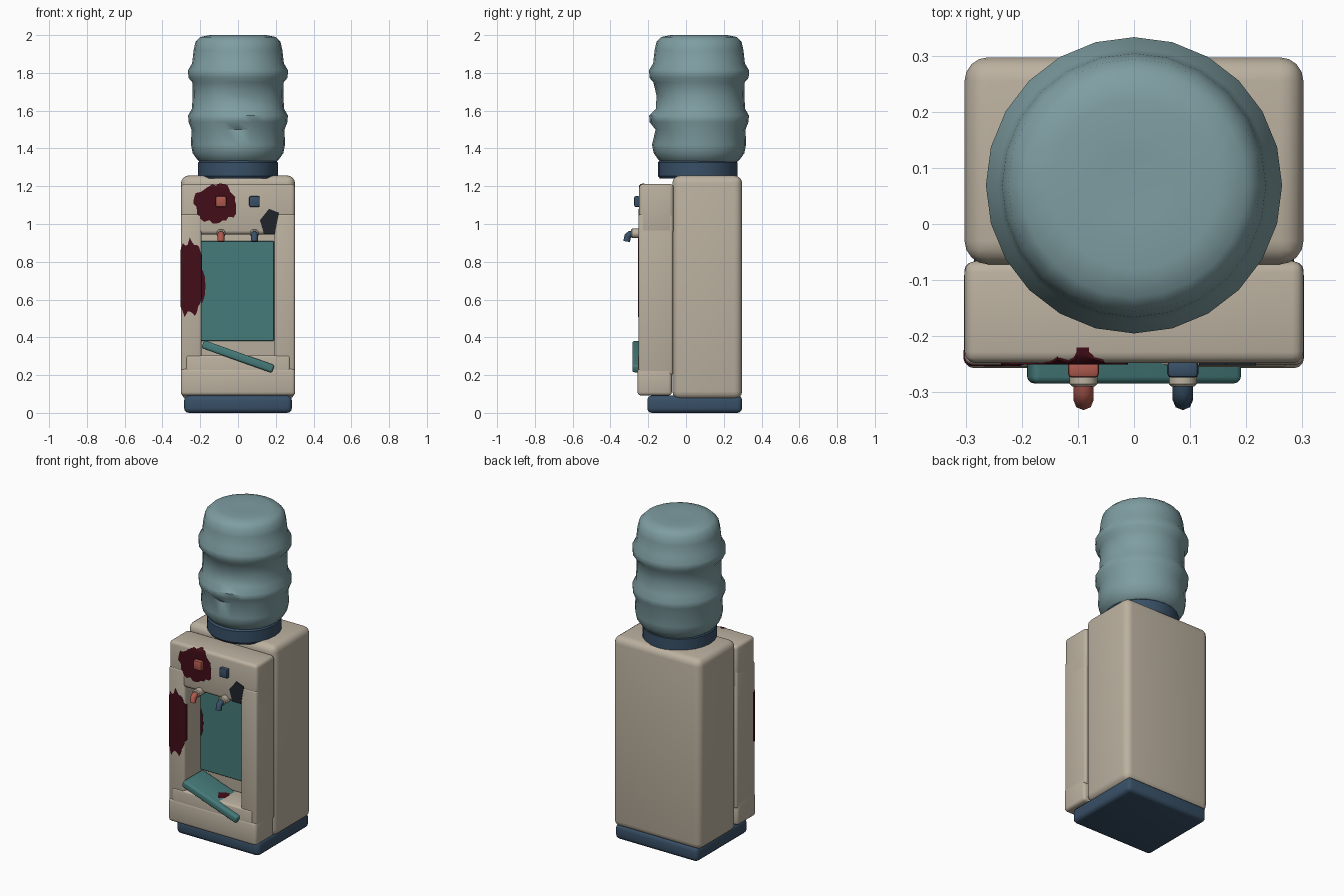
import bpy, bmesh, math, random
from mathutils import Vector, Matrix

if "Cube" in bpy.data.objects:
    bpy.data.objects.remove(bpy.data.objects["Cube"])

random.seed(4)


def mat(name, c):
    m = bpy.data.materials.new(name)
    m.diffuse_color = (*c, 1)
    m.use_nodes = True
    m.node_tree.nodes["Principled BSDF"].inputs["Base Color"].default_value = m.diffuse_color
    return m


BEIGE = mat("beige_plastic", (0.50, 0.44, 0.35))
NAVY = mat("navy_plastic", (0.04, 0.08, 0.135))
TEAL = mat("teal_plastic", (0.06, 0.20, 0.195))
BOTTLE = mat("bottle_plastic", (0.21, 0.34, 0.36))
STAIN = mat("dark_stain", (0.055, 0.004, 0.009))
RED = mat("red_plastic", (0.42, 0.10, 0.075))
BLACK = mat("black_hole", (0.014, 0.018, 0.023))


def finish(bm, name, m, smooth=35):
    bmesh.ops.recalc_face_normals(bm, faces=bm.faces[:])
    me = bpy.data.meshes.new(name)
    bm.to_mesh(me)
    bm.free()
    ob = bpy.data.objects.new(name, me)
    bpy.context.collection.objects.link(ob)
    me.materials.append(m)
    if smooth:
        bpy.ops.object.select_all(action='DESELECT')
        ob.select_set(True)
        bpy.context.view_layer.objects.active = ob
        bpy.ops.object.shade_smooth_by_angle(angle=math.radians(smooth))
    return ob


def box(name, lo, hi, m, bevel=0.015, seg=3):
    lo, hi = Vector(lo), Vector(hi)
    bm = bmesh.new()
    bmesh.ops.create_cube(bm, size=1)
    for v in bm.verts:
        v.co = Vector((v.co[i] * (hi[i] - lo[i]) + (hi[i] + lo[i]) / 2) for i in range(3))
    if bevel:
        bmesh.ops.bevel(bm, geom=bm.edges[:], offset=bevel, segments=seg,
                        profile=0.5, affect='EDGES')
    return finish(bm, name, m)


def lathe(name, prof, m, centre, sides=24, smooth=35, rot=None, dent=None):
    bm = bmesh.new()
    rings = []
    for r, z in prof:
        rings.append([bm.verts.new((r * math.sin(2 * math.pi * i / sides),
                                    r * math.cos(2 * math.pi * i / sides), z))
                      for i in range(sides)])
    for a, b in zip(rings, rings[1:]):
        for i in range(sides):
            j = (i + 1) % sides
            bm.faces.new((a[i], a[j], b[j], b[i]))
    bm.faces.new(rings[0])
    bm.faces.new(rings[-1])
    if dent:
        dent(bm)
    if rot:
        bm.transform(rot)
    bm.transform(Matrix.Translation(centre))
    return finish(bm, name, m, smooth)


def prism(name, pts, y0, y1, m):
    # x-z outline extruded along y
    bm = bmesh.new()
    a = [bm.verts.new((x, y0, z)) for x, z in pts]
    b = [bm.verts.new((x, y1, z)) for x, z in pts]
    bm.faces.new(a)
    bm.faces.new(b[::-1])
    for i in range(len(pts)):
        j = (i + 1) % len(pts)
        bm.faces.new((a[i], b[i], b[j], a[j]))
    return finish(bm, name, m, None)


def blob(cx, cz, rx, rz, n):
    pts = []
    for i in range(n):
        t = 2 * math.pi * i / n
        k = random.uniform(0.84, 1.06)
        pts.append((cx + rx * k * math.cos(t), cz + rz * k * math.sin(t)))
    return pts


def splatter(name, pts, lo, hi, bevel, depth):
    # stain hugging a box: thin skin just outside the panel
    ob = prism(name, pts, -0.30, depth, STAIN)
    g = 0.002
    cut = box(name + "_cutter", [c - g for c in lo], [c + g for c in hi], STAIN, bevel)
    cut.hide_render = True
    mod = ob.modifiers.new("hug", 'BOOLEAN')
    mod.operation, mod.object, mod.solver = 'INTERSECT', cut, 'EXACT'
    bpy.context.view_layer.objects.active = ob
    bpy.ops.object.modifier_apply(modifier=mod.name)
    bpy.data.objects.remove(cut)


# cabinet
box("base", (-0.285, -0.205, 0), (0.285, 0.297, 0.092), NAVY, 0.025)
box("cabinet_body", (-0.302, -0.072, 0.072), (0.302, 0.297, 1.257), BEIGE, 0.042, 4)

# front frame
HEAD = ((-0.302, -0.248, 0.945), (0.302, -0.066, 1.212))
box("front_header", *HEAD, BEIGE, 0.02)
for s, side in ((-1, "left"), (1, "right")):
    xs = sorted((s * 0.192, s * 0.302))
    box(side + "_stile", (xs[0], -0.251, 0.2), (xs[1], -0.068, 1.055), BEIGE, 0.014)
box("front_bottom", (-0.303, -0.257, 0.092), (0.303, -0.075, 0.237), BEIGE, 0.018)
box("front_sill", (-0.275, -0.255, 0.15), (0.275, -0.078, 0.305), BEIGE, 0.012)
box("back_splash", (-0.195, -0.095, 0.38), (0.19, -0.065, 0.91), TEAL, 0.003, 1)

# tilted drip tray with a small stain
tilt = Matrix.Translation((0, -0.187, 0.298)) @ Matrix.Rotation(math.radians(19.5), 4, 'Y')
tray = box("drip_tray", (-0.198, -0.097, -0.022), (0.198, 0.097, 0.022), TEAL, 0.012)
tray.matrix_world = tilt
bm = bmesh.new()
bm.faces.new([bm.verts.new((x, y, 0.0232)) for x, y in
              ((-0.01, 0.0), (0.02, -0.05), (0.04, -0.02), (0.09, 0.0), (0.06, 0.02), (0.03, 0.05))])
finish(bm, "tray_stain", STAIN, None).matrix_world = tilt

# buttons and taps
for x, m, n in ((-0.09, RED, "hot"), (0.087, NAVY, "cold")):
    box(n + "_button", (x - 0.028, -0.274, 1.09), (x + 0.028, -0.244, 1.147), m, 0.008, 2)
    lathe(n + "_tap_stem", [(0.02, 0), (0.025, 0.005), (0.025, 0.10), (0.02, 0.105)], BEIGE,
          (x, -0.185, 0.95), 12, rot=Matrix.Rotation(math.radians(90), 4, 'X'))
    cu = bpy.data.curves.new(n + "_spout", 'CURVE')
    cu.dimensions = '3D'
    cu.bevel_depth, cu.bevel_resolution, cu.use_fill_caps = 0.018, 2, True
    sp = cu.splines.new('POLY')
    path = ((-0.275, 0.947), (-0.297, 0.945), (-0.309, 0.936), (-0.314, 0.907))
    sp.points.add(len(path) - 1)
    for p, (y, z) in zip(sp.points, path):
        p.co = (x, y, z, 1)
    ob = bpy.data.objects.new(n + "_spout", cu)
    bpy.context.collection.objects.link(ob)
    cu.materials.append(m)

# neck collar and bottle
lathe("neck_collar", [(0.20, 1.24), (0.211, 1.255), (0.211, 1.325), (0.20, 1.337)], NAVY,
      (0, 0.062, 0), 24)


def dents(bm):
    # crushed patches on the front of the bottle
    for v in bm.verts:
        a = abs(math.atan2(v.co.x - 0.07, -v.co.y))
        if 1.6 < v.co.z < 1.7 and a < 0.7:
            v.co.y += 0.022 * (1 - a / 0.9)
        if 1.45 < v.co.z < 1.53 and a < 0.6:
            v.co.y += 0.016


lathe("water_bottle",
      [(0.19, 1.32), (0.215, 1.34), (0.24, 1.375), (0.249, 1.42), (0.246, 1.50), (0.262, 1.54),
       (0.264, 1.575), (0.244, 1.61), (0.24, 1.68), (0.242, 1.75), (0.263, 1.775), (0.264, 1.815),
       (0.243, 1.85), (0.235, 1.92), (0.225, 1.965), (0.20, 1.99), (0.15, 2.0), (0.06, 1.996)],
      BOTTLE, (0, 0.069, 0), 24, 50, dent=dents)

# stains and a broken hole on the frame
splatter("header_stain", blob(-0.117, 1.108, 0.118, 0.108, 36), *HEAD, 0.02, -0.22)
splatter("stile_stain", blob(-0.255, 0.715, 0.085, 0.21, 40),
         (-0.302, -0.251, 0.2), (-0.192, -0.068, 1.055), 0.014, -0.225)
prism("splash_stain", blob(-0.195, 0.67, 0.022, 0.09, 12), -0.0965, -0.09, STAIN)
prism("broken_hole", [(0.116, 1.02), (0.164, 1.08), (0.217, 1.06), (0.195, 0.95), (0.137, 0.95)],
      -0.2525, -0.24, BLACK)
